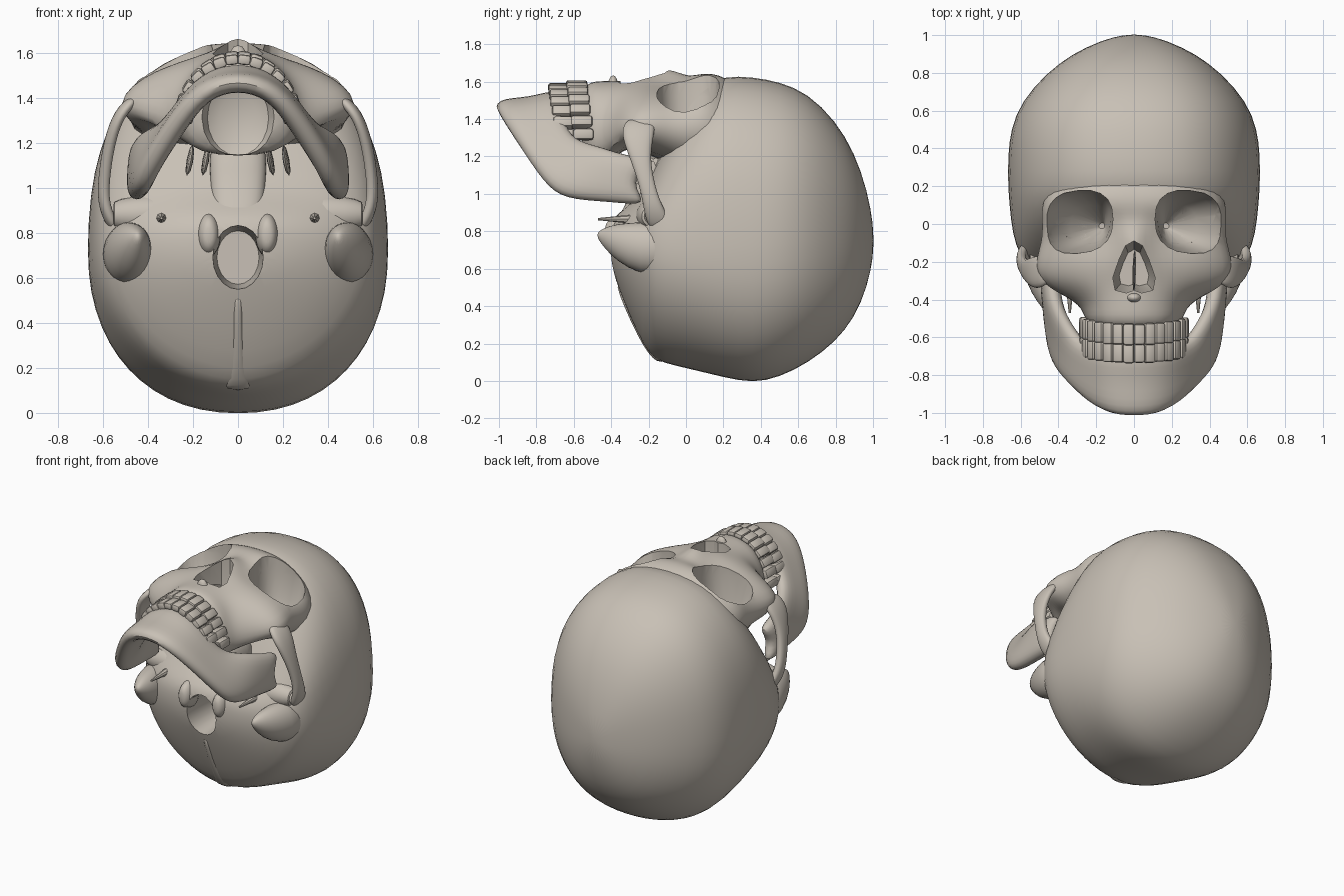
import bpy, bmesh, math
from mathutils import Matrix, Vector

cube = bpy.data.objects.get("Cube")
if cube:
    bpy.data.objects.remove(cube, do_unlink=True)

bone = bpy.data.materials.new("bone")
bone.use_nodes = True
BONE = (0.58, 0.53, 0.465, 1)
bone.diffuse_color = BONE
bsdf = next(n for n in bone.node_tree.nodes if n.type == 'BSDF_PRINCIPLED')
bsdf.inputs["Base Color"].default_value = BONE
bsdf.inputs["Roughness"].default_value = 0.8


def activate(ob):
    bpy.ops.object.select_all(action='DESELECT')
    ob.select_set(True)
    bpy.context.view_layer.objects.active = ob


def modify(ob, kind, **props):
    mod = ob.modifiers.new(kind.lower(), kind)
    for key, value in props.items():
        setattr(mod, key, value)
    activate(ob)
    bpy.ops.object.modifier_apply(modifier=mod.name)


def finish(name, bm, subdiv=0):
    bmesh.ops.recalc_face_normals(bm, faces=bm.faces[:])
    me = bpy.data.meshes.new(name)
    bm.to_mesh(me)
    bm.free()
    me.materials.append(bone)
    ob = bpy.data.objects.new(name, me)
    bpy.context.collection.objects.link(ob)
    if subdiv:
        modify(ob, 'SUBSURF', levels=subdiv)
    return ob


def smooth(ob, angle=35):
    activate(ob)
    bpy.ops.object.shade_smooth_by_angle(angle=math.radians(angle))


def loft(name, rings, subdiv=0):
    """Closed skin through rings of equal point count."""
    bm = bmesh.new()
    vs = [[bm.verts.new(p) for p in ring] for ring in rings]
    n = len(rings[0])
    for a, b in zip(vs, vs[1:]):
        for i in range(n):
            j = (i + 1) % n
            bm.faces.new((a[i], a[j], b[j], b[i]))
    bm.faces.new(vs[0])
    bm.faces.new(vs[-1])
    return finish(name, bm, subdiv)


def strip(name, columns, thickness, subdiv=2):
    """Curved plate of bone through columns of points."""
    bm = bmesh.new()
    vs = [[bm.verts.new(p) for p in col] for col in columns]
    for a, b in zip(vs, vs[1:]):
        for i in range(len(a) - 1):
            bm.faces.new((a[i], a[i + 1], b[i + 1], b[i]))
    ob = finish(name, bm)
    modify(ob, 'SOLIDIFY', thickness=thickness, offset=0)
    modify(ob, 'SUBSURF', levels=subdiv)
    return ob


def oval(n, power):
    """Unit superellipse points."""
    pts = []
    for k in range(n):
        a = 2 * math.pi * k / n
        c, s = math.cos(a), math.sin(a)
        pts.append((math.copysign(abs(c) ** (2 / power), c),
                    math.copysign(abs(s) ** (2 / power), s)))
    return pts


def skull_ring(y, low, high, mid, width, power):
    """Egg section: full above its widest height, tapered by power below."""
    pts = oval(28, 2.4)[:15] + oval(28, power)[15:]
    return [(width * u, y, mid + v * ((high - mid) if v > 0 else (mid - low))) for u, v in pts]


SIDES = ((1, "left"), (-1, "right"))

# Braincase: stations along the head (y, low z, high z, widest z, half width, lower fullness)
stations = [
    (1.004, .68, .82, .74, .05, 2.2), (.97, .50, 1.02, .75, .18, 2.2), (.90, .335, 1.225, .75, .33, 2.2),
    (.80, .205, 1.395, .75, .465, 2.2), (.65, .09, 1.545, .74, .60, 2.2), (.50, .015, 1.605, .72, .658, 2.2),
    (.36, -.018, 1.63, .71, .672, 2.2), (.20, .015, 1.64, .71, .672, 2.15), (.08, .045, 1.57, .70, .662, 2.05),
    (-.05, .075, 1.39, .70, .648, 1.95), (-.17, .105, 1.15, .70, .61, 1.85), (-.225, .18, 1.02, .71, .56, 1.85),
    (-.31, .36, .94, .72, .45, 1.9), (-.38, .55, .88, .73, .28, 2), (-.41, .65, .83, .74, .12, 2)]
cranium = loft("cranium", [skull_ring(*station) for station in stations], 1)

# Face: brow, nose bridge, cheeks and upper jaw; half sections mirrored
face_sections = {
    .30: [(0, 1.56), (.20, 1.54), (.34, 1.43), (.42, 1.28), (.38, 1.1)],
    .20: [(0, 1.635), (.17, 1.625), (.35, 1.54), (.475, 1.37), (.42, 1.1)],
    .10: [(0, 1.65), (.18, 1.65), (.38, 1.58), (.53, 1.42), (.44, 1.1)],
    .01: [(0, 1.64), (.13, 1.58), (.36, 1.54), (.53, 1.40), (.43, 1.1)],
    -.09: [(0, 1.73), (.10, 1.57), (.36, 1.53), (.53, 1.40), (.43, 1.15)],
    -.20: [(0, 1.66), (.14, 1.60), (.39, 1.53), (.58, 1.38), (.43, 1.2)],
    -.30: [(0, 1.62), (.17, 1.58), (.37, 1.50), (.57, 1.37), (.38, 1.25)],
    -.37: [(0, 1.62), (.17, 1.57), (.29, 1.46), (.44, 1.35), (.30, 1.2)],
    -.44: [(0, 1.62), (.16, 1.57), (.24, 1.45), (.27, 1.30), (.22, 1.13)],
    -.58: [(0, 1.61), (.16, 1.57), (.24, 1.45), (.27, 1.30), (.22, 1.13)]}
face = loft("face", [
    [(x, y, z) for x, z in half] + [(-x, y, z) for x, z in half[:0:-1]]
    for y, half in face_sections.items()], 2)

# Cutters for the eye sockets, nose opening, palate and spinal opening
cutters = []
for s, side in SIDES:
    socket = [(1.85, .31, .01, .20, .175), (1.52, .30, .01, .188, .165),
              (1.36, .28, .01, .155, .145), (1.22, .235, 0, .10, .10),
              (1.10, .17, -.01, .015, .015)]
    cutters.append(loft(side + "_socket_cutter", [
        [(s * (cx + rx * u), cy + ry * v - .08 * rx * u, z) for u, v in oval(20, 2.5)]
        for z, cx, cy, rx, ry in socket]))
nose = [(0, -.09), (.045, -.115), (.08, -.19), (.112, -.285), (.10, -.35), (.04, -.365), (0, -.35)]
outline = nose + [(-x, y) for x, y in nose[-2:0:-1]]
cutters.append(loft("nose_cutter", [
    [(x * f, -.24 + (y + .24) * f, z) for x, y in outline]
    for z, f in ((1.8, 1), (1.5, 1), (1.28, .7))]))
cutters.append(loft("palate_cutter", [
    [(r * .17 * u, y, 1.31 + r * .21 * v) for u, v in oval(20, 2)]
    for y, r in ((-.70, 1), (-.56, .95), (-.50, .8), (-.47, .5))]))
cutters.append(loft("spinal_cutter", [
    [(r * .11 * u, y, .69 + r * .14 * v) for u, v in oval(20, 2)]
    for y, r in ((-.6, 1.1), (-.36, 1), (-.15, .85))]))
for ob in (cranium, face):
    for cutter in cutters:
        modify(ob, 'BOOLEAN', operation='DIFFERENCE', solver='EXACT', object=cutter)
for cutter in cutters:
    bpy.data.objects.remove(cutter, do_unlink=True)
smooth(cranium)
smooth(face)

# Nasal septum and the small spine below the nose
smooth(strip("nasal_septum", [[(.01, -.13, 1.5), (.0, -.13, 1.3)],
                              [(-.01, -.24, 1.56), (.01, -.24, 1.3)],
                              [(0, -.37, 1.59), (0, -.37, 1.3)]], .016, 1))
smooth(loft("nasal_spine", [[(r * u, -.39 + .7 * r * v, z) for u, v in oval(10, 2)]
                            for z, r in ((1.53, .07), (1.60, .04), (1.635, .018))], 1))

# Ridge running from the back of the skull to the spinal opening
smooth(loft("nape_ridge", [
    [(w * u, y + .025 * v, z) for u, v in oval(10, 2)]
    for z, y, w in ((.10, -.13, .07), (.14, -.175, .05), (.24, -.235, .03),
                    (.38, -.30, .025), (.53, -.36, .02))], 1))

# Lower jaw: plate from chin to hinge; columns run from lower to upper edge
jaw = [[(0, -1.025, 1.48), (0, -.83, 1.48), (0, -.67, 1.54)],
       [(.16, -1.01, 1.435), (.16, -.83, 1.44), (.14, -.67, 1.49)],
       [(.30, -.89, 1.25), (.26, -.77, 1.30), (.23, -.64, 1.38)],
       [(.41, -.76, 1.05), (.36, -.68, 1.17), (.30, -.60, 1.29)],
       [(.43, -.655, .965), (.42, -.55, 1.1), (.395, -.46, 1.26)],
       [(.44, -.42, .955), (.44, -.39, 1.09), (.43, -.355, 1.22)],
       [(.46, -.17, .925), (.45, -.31, 1.06), (.44, -.16, 1.18)]]
smooth(strip("lower_jaw", [[(-x, y, z) for x, y, z in col] for col in jaw[:0:-1]] + jaw, .10))

# Teeth: two arches of bevelled blocks
for name, y0, depth, drop in (("upper_teeth", -.585, .30, .115), ("lower_teeth", -.685, .285, .105)):
    bm = bmesh.new()
    for k in range(14):
        a = math.radians(-84 + 168 * k / 13)
        back = 1 - math.cos(a)
        pos = Vector((.245 * math.sin(a), y0 + .04 * back, 1.285 + depth * math.cos(a)))
        size = Matrix.Diagonal((.058, drop - .005 * (k % 2), .045 + .05 * back, 1))
        bmesh.ops.create_cube(bm, size=1, matrix=Matrix.Translation(pos) @ Matrix.Rotation(a, 4, 'Y') @ size)
    teeth = finish(name, bm)
    modify(teeth, 'BEVEL', width=.013, segments=2)
    smooth(teeth)

for s, side in SIDES:
    # Cheek arch bridging from cheekbone to the ear region
    arch = [(.46, -.24, 1.40, .08), (.535, -.26, 1.33, .095), (.575, -.25, 1.21, .06),
            (.595, -.22, 1.09, .045), (.605, -.19, .98, .045), (.595, -.165, .90, .06),
            (.55, -.13, .81, .07)]
    smooth(strip(side + "_cheek_arch", [
        [(s * (x - .015), y - h, z), (s * x, y, z), (s * (x - .01), y + h, z)]
        for x, y, z, h in arch], .05))
    # Bony lump behind the ear
    smooth(loft(side + "_ear_lump", [
        [(s * (cx + r * u), y, cz + r * 1.3 * v) for u, v in oval(14, 2)]
        for y, cx, cz, r in ((-.08, .50, .70, .12), (-.25, .485, .71, .11),
                             (-.37, .465, .74, .08), (-.45, .45, .77, .035),
                             (-.475, .445, .78, .008))], 1))
    # Thin spike under the ear
    smooth(loft(side + "_base_spike", [
        [(s * (.34 + r * u), y, .865 + r * v) for u, v in oval(8, 2)]
        for y, r in ((-.15, .05), (-.28, .025), (-.47, .006))]))
    # Joint knob beside the spinal opening
    smooth(loft(side + "_neck_joint", [
        [(s * (.13 + .055 * r * u), y, .79 + .10 * r * v) for u, v in oval(12, 2)]
        for y, r in ((-.28, 1.1), (-.37, 1), (-.42, .75), (-.435, .3))], 1))
    # Plates hanging behind the upper jaw
    for tag, dx in (("inner", .13), ("outer", .20)):
        smooth(strip(f"{side}_{tag}_palate_plate", [
            [(s * dx, -.14, 1.2), (s * dx, -.30, 1.2), (s * dx, -.48, 1.17)],
            [(s * (dx + .03), -.14, 1.06), (s * (dx + .03), -.28, 1.04), (s * (dx + .02), -.44, 1.06)]],
            .03, 1))
    # Ear canal rim in front of the lump
    smooth(loft(side + "_ear_rim", [
        [(s * x, -.18 + r * u, .88 + r * v) for u, v in oval(12, 2)]
        for x, r in ((.26, .09), (.34, .10), (.48, .085), (.565, .06), (.55, .03), (.47, .02))], 1))

# Central bar of the skull base
smooth(loft("base_bar", [
    [(w * u, y + .07 * v, z) for u, v in oval(14, 2.5)]
    for y, z, w in ((-.33, .82, .10), (-.26, .93, .12), (-.19, 1.08, .13), (-.17, 1.22, .13))], 1))
